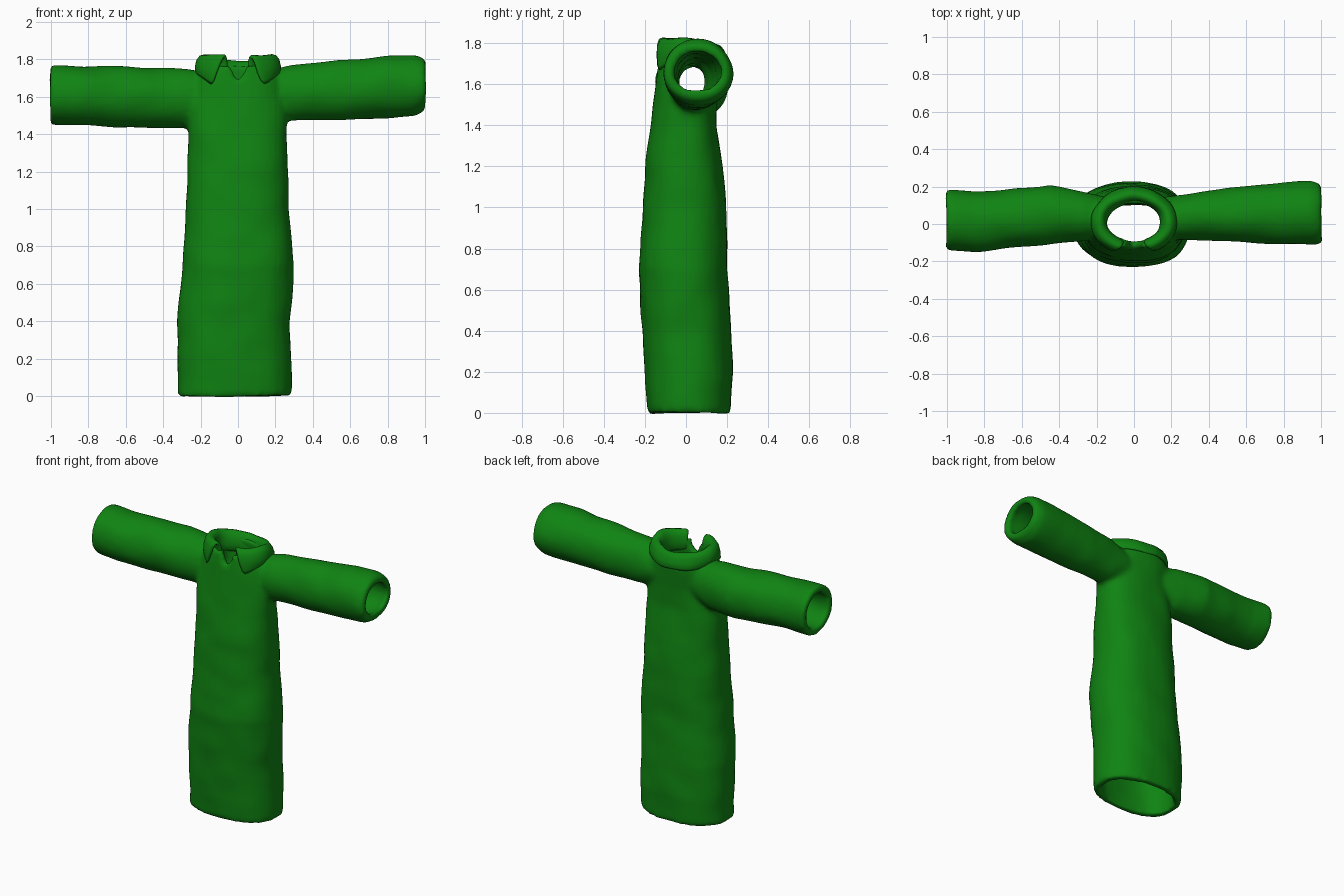
import bpy, bmesh, math
from mathutils import Vector, noise

if "Cube" in bpy.data.objects:
    bpy.data.objects.remove(bpy.data.objects["Cube"])

green = bpy.data.materials.new("cloth green")
green.diffuse_color = (0.005, 0.23, 0.006, 1)
green.use_nodes = True
green.node_tree.nodes["Principled BSDF"].inputs["Base Color"].default_value = green.diffuse_color

def add_object(name, bm):
    bmesh.ops.recalc_face_normals(bm, faces=bm.faces)
    me = bpy.data.meshes.new(name)
    bm.to_mesh(me)
    bm.free()
    me.materials.append(green)
    ob = bpy.data.objects.new(name, me)
    bpy.context.collection.objects.link(ob)
    return ob

def loft(name, rings, axis, inset=0.0, power=2.0, n=32):
    """Rings are (position, min a, max a, min b, max b) along x or z."""
    bm = bmesh.new()
    loops = []
    for p, a0, a1, b0, b1 in rings:
        loop = []
        for i in range(n):
            t = 2 * math.pi * i / n
            c, s = math.cos(t), math.sin(t)
            u = math.copysign(abs(c) ** (2 / power), c)
            v = math.copysign(abs(s) ** (2 / power), s)
            a = (a0 + a1) / 2 + u * ((a1 - a0) / 2 - inset)
            b = (b0 + b1) / 2 + v * ((b1 - b0) / 2 - inset)
            loop.append(bm.verts.new((p, a, b) if axis == "x" else (a, b, p)))
        loops.append(loop)
    for lo, hi in zip(loops, loops[1:]):
        for i in range(n):
            j = (i + 1) % n
            bm.faces.new((lo[i], lo[j], hi[j], hi[i]))
    bm.faces.new(loops[0][::-1])
    bm.faces.new(loops[-1])
    return add_object(name, bm)

def extend(rings, start, end):
    """Lengthen the two ends so a cutter breaks through."""
    return [(start, *rings[0][1:])] + rings + [(end, *rings[-1][1:])]

def apply(ob, kind, **props):
    m = ob.modifiers.new(kind, kind)
    for k, v in props.items():
        setattr(m, k, v)
    bpy.context.view_layer.objects.active = ob
    bpy.ops.object.modifier_apply(modifier=m.name)

def combine(ob, other, operation):
    other.hide_render = True
    apply(ob, 'BOOLEAN', object=other, operation=operation, solver='EXACT')
    bpy.data.objects.remove(other, do_unlink=True)

# Torso: z, x range, y range
body = [(0.0, -.32, .285, -.19, .215), (.18, -.325, .285, -.20, .225),
        (.4, -.325, .28, -.215, .22), (.7, -.298, .30, -.23, .20),
        (1.0, -.275, .27, -.21, .197), (1.2, -.272, .27, -.197, .178),
        (1.4, -.268, .262, -.177, .152), (1.55, -.262, .262, -.155, .148),
        (1.68, -.235, .235, -.142, .16), (1.765, -.195, .195, -.13, .155)]
# Sleeves: x, y range, z range
right = [(.08, -.07, .13, 1.50, 1.72), (.28, -.085, .16, 1.47, 1.77),
         (.5, -.095, .195, 1.475, 1.79), (.8, -.11, .222, 1.485, 1.82),
         (.95, -.113, .23, 1.495, 1.82), (1.005, -.105, .215, 1.525, 1.80)]
left = [(-.08, -.07, .13, 1.50, 1.70), (-.26, -.09, .175, 1.43, 1.75),
        (-.45, -.11, .21, 1.43, 1.757), (-.7, -.135, .185, 1.44, 1.765),
        (-.85, -.15, .175, 1.445, 1.765), (-1.005, -.14, .19, 1.455, 1.768)]

robe = loft("robe", body, "z", power=2.4)
combine(robe, loft("right_sleeve", right, "x"), 'UNION')
combine(robe, loft("left_sleeve", left, "x"), 'UNION')

# Hollow inside with openings at hem, neck and cuffs
combine(robe, loft("inner_body", extend(body, -.1, 1.9), "z", .047, 2.4), 'DIFFERENCE')
combine(robe, loft("inner_right", extend(right, .03, 1.1), "x", .05), 'DIFFERENCE')
combine(robe, loft("inner_left", extend(left, -.03, -1.1), "x", .05), 'DIFFERENCE')

# V notch at the throat
bm = bmesh.new()
tri = [bm.verts.new((x, -.4, z)) for x, z in ((-.085, 1.85), (.085, 1.85), (.005, 1.665))]
face = bm.faces.new(tri)
ext = bmesh.ops.extrude_face_region(bm, geom=[face])
bmesh.ops.translate(bm, vec=(0, .37, 0),
                    verts=[v for v in ext["geom"] if isinstance(v, bmesh.types.BMVert)])
combine(robe, add_object("notch", bm), 'DIFFERENCE')

# Soft cloth joins and gentle unevenness
apply(robe, 'REMESH', mode='VOXEL', voxel_size=0.016)
apply(robe, 'SMOOTH', factor=0.5, iterations=6)
for v in robe.data.vertices:
    v.co += noise.noise_vector(v.co * 6) * 0.007

# Folded collar, open at the front with two points
rows = [(.15, .11, 1.69, 20), (.16, .118, 1.79, 20), (.185, .14, 1.825, 20),
        (.215, .165, 1.80, 24), (.222, .185, 1.72, 36)]
bm = bmesh.new()
n = 36
grid = []
for k, (rx, ry, z, gap) in enumerate(rows):
    line = []
    for i in range(n + 1):
        a = math.radians(gap + (360 - 2 * gap) * i / n)
        c = math.cos(a)
        h = z - .03 * max(0, -c)
        if k == 4:
            h -= .1 * max(0, c) ** 2
        line.append(bm.verts.new((rx * math.sin(a), .01 - ry * c, h)))
    grid.append(line)
for lo, hi in zip(grid, grid[1:]):
    for i in range(n):
        bm.faces.new((lo[i], lo[i + 1], hi[i + 1], hi[i]))
collar = add_object("collar", bm)
apply(collar, 'SOLIDIFY', thickness=0.028, offset=0)
apply(collar, 'SUBSURF', levels=1)
for v in collar.data.vertices:
    v.co += noise.noise_vector(v.co * 9) * 0.008

for ob in (robe, collar):
    ob.data.materials.clear()
    ob.data.materials.append(green)
    ob.data.polygons.foreach_set("material_index", [0] * len(ob.data.polygons))
    ob.data.polygons.foreach_set("use_smooth", [True] * len(ob.data.polygons))
    ob.data.update()
